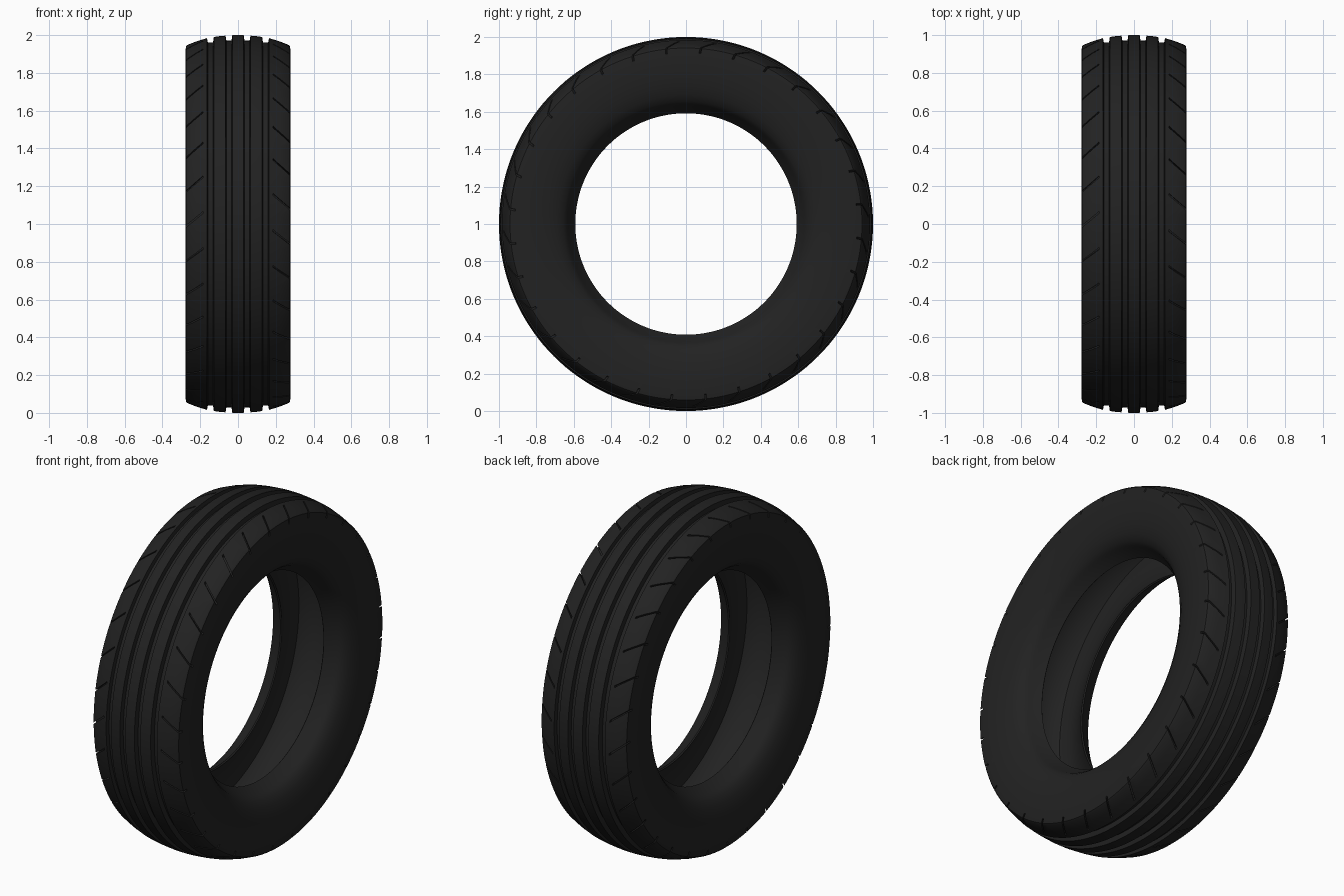
import bpy, bmesh, math

if "Cube" in bpy.data.objects:
    bpy.data.objects.remove(bpy.data.objects["Cube"])

SEG = 144
SIPES = 32

# Half cross-section (x, radius): tread centre -> shoulder -> sidewall -> bead -> inner liner
half = [
    (0.030, 1.000), (0.034, 0.972), (0.062, 0.972), (0.066, 0.997),   # inner groove
    (0.100, 0.994), (0.128, 0.990), (0.132, 0.962), (0.160, 0.962), (0.164, 0.984),  # outer groove
    (0.220, 0.967), (0.268, 0.948), (0.275, 0.941), (0.278, 0.920),   # shoulder
    (0.279, 0.860), (0.276, 0.800), (0.267, 0.740), (0.252, 0.690),   # sidewall
    (0.232, 0.655), (0.210, 0.637), (0.195, 0.630),                   # rim flange
    (0.140, 0.592), (0.134, 0.598),                                   # bead toe
    (0.170, 0.650), (0.205, 0.720), (0.225, 0.800), (0.215, 0.870),
    (0.170, 0.910), (0.090, 0.925),                                   # inner liner
]
profile = half + [(-x, r) for x, r in reversed(half)]


def point(x, r, a):
    return (x, -r * math.cos(a), 1.0 + r * math.sin(a))


def make_object(name, bm):
    bmesh.ops.recalc_face_normals(bm, faces=bm.faces)
    mesh = bpy.data.meshes.new(name)
    bm.to_mesh(mesh)
    bm.free()
    obj = bpy.data.objects.new(name, mesh)
    bpy.context.collection.objects.link(obj)
    return obj


# Tyre body: closed profile swept around the x axis
bm = bmesh.new()
rings = [[bm.verts.new(point(x, r, 2 * math.pi * i / SEG)) for x, r in profile]
         for i in range(SEG)]
n = len(profile)
for i in range(SEG):
    a, b = rings[i], rings[(i + 1) % SEG]
    for j in range(n):
        k = (j + 1) % n
        bm.faces.new((a[j], a[k], b[k], b[j]))
tyre = make_object("tyre", bm)

# Slanted shoulder slots, one skewed block each, on both sides
bm = bmesh.new()
W = 0.006
for side in (-1, 1):
    for i in range(SIPES):
        t = 2 * math.pi * (i + 0.25 + 0.25 * side) / SIPES + 0.013
        loop = []
        for x, r, off in ((0.185, 0.960, 0.05), (0.300, 0.905, -0.05)):
            loop.append([bm.verts.new(point(side * x, rr, t + off + d))
                         for rr, d in ((r, -W), (r, W), (1.03, W), (1.03, -W))])
        p, q = loop
        bm.faces.new(p)
        bm.faces.new(q)
        for j in range(4):
            k = (j + 1) % 4
            bm.faces.new((p[j], p[k], q[k], q[j]))
cutter = make_object("slot_cutter", bm)
cutter.hide_render = True

# Cut the slots
bpy.context.view_layer.objects.active = tyre
tyre.select_set(True)
mod = tyre.modifiers.new("slots", "BOOLEAN")
mod.operation = "DIFFERENCE"
mod.solver = "EXACT"
mod.object = cutter
bpy.ops.object.modifier_apply(modifier=mod.name)
bpy.data.objects.remove(cutter, do_unlink=True)
bpy.ops.object.shade_smooth_by_angle(angle=math.radians(35))

# Black rubber
rubber = bpy.data.materials.new("rubber")
rubber.diffuse_color = (0.016, 0.016, 0.016, 1)
rubber.use_nodes = True
rubber.node_tree.nodes["Principled BSDF"].inputs["Base Color"].default_value = rubber.diffuse_color
tyre.data.materials.clear()
tyre.data.materials.append(rubber)
